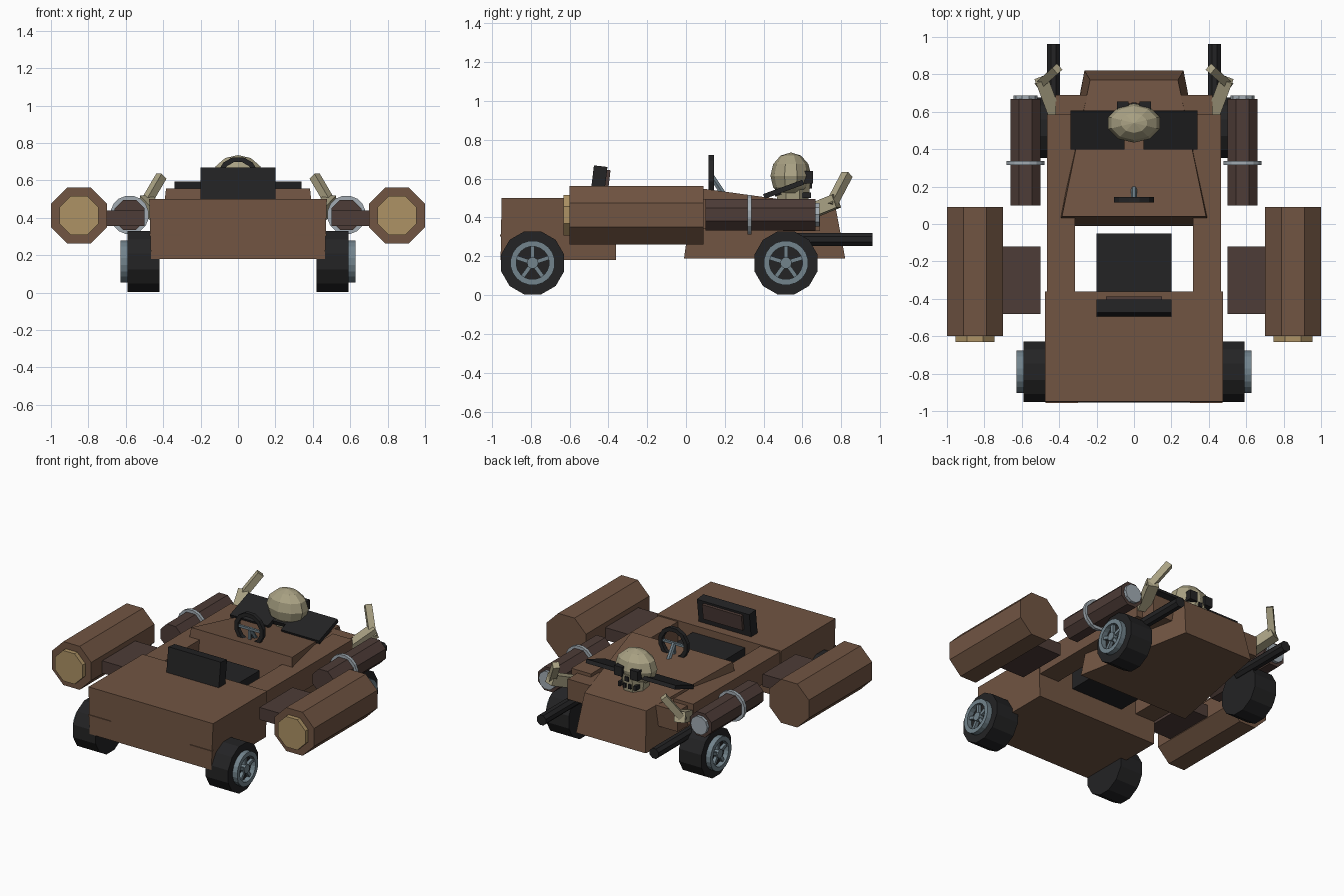
import bpy, bmesh, math
from mathutils import Vector, Matrix

if "Cube" in bpy.data.objects:
    bpy.data.objects.remove(bpy.data.objects["Cube"])


def mat(name, rgb):
    m = bpy.data.materials.new(name)
    m.diffuse_color = (*rgb, 1)
    m.use_nodes = True
    m.node_tree.nodes["Principled BSDF"].inputs["Base Color"].default_value = m.diffuse_color
    return m


BROWN = mat("hull brown", (0.165, 0.09, 0.055))
MAROON = mat("dark brown", (0.075, 0.045, 0.038))
BLACK = mat("black", (0.017, 0.017, 0.018))
TAN = mat("tan", (0.42, 0.29, 0.13))
BONE = mat("bone", (0.40, 0.36, 0.23))
RIM = mat("blue grey", (0.17, 0.23, 0.265))
SILVER = mat("silver", (0.36, 0.41, 0.45))


def finish(bm, name, m):
    bmesh.ops.recalc_face_normals(bm, faces=bm.faces)
    me = bpy.data.meshes.new(name)
    bm.to_mesh(me)
    bm.free()
    me.materials.append(m)
    ob = bpy.data.objects.new(name, me)
    bpy.context.collection.objects.link(ob)
    return ob


def box(name, x, y, z, m, rot=None):
    """Box from ranges, optionally rotated about its middle."""
    bm = bmesh.new()
    size = [b - a for a, b in (x, y, z)]
    mid = Vector([(a + b) / 2 for a, b in (x, y, z)])
    mtx = Matrix.Translation(mid) @ (rot or Matrix()) @ Matrix.Diagonal((*size, 1))
    bmesh.ops.create_cube(bm, size=1, matrix=mtx)
    return finish(bm, name, m)


def rod(name, a, b, r, n, m, r2=None, turn=0.5):
    """Prism with n sides from a to b; turn is in steps of one side."""
    a, b = Vector(a), Vector(b)
    d = b - a
    bm = bmesh.new()
    mtx = (Matrix.Translation((a + b) / 2) @ d.to_track_quat('Z', 'Y').to_matrix().to_4x4()
           @ Matrix.Rotation(turn * 2 * math.pi / n, 4, 'Z'))
    bmesh.ops.create_cone(bm, cap_ends=True, segments=n, radius1=r,
                          radius2=r if r2 is None else r2, depth=d.length, matrix=mtx)
    return finish(bm, name, m)


def ring(name, c, axis, r_out, r_in, half, n, m):
    """Flat ring of rectangular section around axis."""
    bm = bmesh.new()
    q = Vector(axis).to_track_quat('Z', 'Y')
    loops = []
    for i in range(n):
        t = (i + 0.5) * 2 * math.pi / n
        loops.append([bm.verts.new(Vector(c) + q @ Vector((r * math.cos(t), r * math.sin(t), h)))
                      for r, h in ((r_out, -half), (r_out, half), (r_in, half), (r_in, -half))])
    for i in range(n):
        p, s = loops[i], loops[(i + 1) % n]
        for k in range(4):
            bm.faces.new((p[k], p[(k + 1) % 4], s[(k + 1) % 4], s[k]))
    return finish(bm, name, m)


def frustum(name, low, high, m):
    """Six-sided block; each end is two (half_width, y, z) edges."""
    bm = bmesh.new()
    quads = []
    for (w0, y0, z0), (w1, y1, z1) in (low, high):
        quads.append([bm.verts.new(v) for v in
                      ((-w0, y0, z0), (w0, y0, z0), (w1, y1, z1), (-w1, y1, z1))])
    lo, hi = quads
    bm.faces.new(lo)
    bm.faces.new(hi)
    for i in range(4):
        j = (i + 1) % 4
        bm.faces.new((lo[i], lo[j], hi[j], hi[i]))
    return finish(bm, name, m)


# Hull: rear box and sloping nose
frustum("rear_box", ((0.465, -0.955, 0.18), (0.465, -0.36, 0.18)),
        ((0.475, -0.95, 0.5), (0.475, -0.36, 0.5)), BROWN)
frustum("nose", ((0.425, -0.01, 0.19), (0.265, 0.82, 0.19)),
        ((0.385, 0.04, 0.555), (0.235, 0.77, 0.455)), BROWN)

# Seat
tilt = Matrix.Rotation(math.radians(-7), 4, 'X')
box("seat_base", (-0.2, 0.2), (-0.36, -0.05), (0.33, 0.45), BLACK)
box("seat_back", (-0.2, 0.2), (-0.485, -0.415), (0.49, 0.665), BLACK, tilt)
box("seat_pad", (-0.15, 0.15), (-0.42, -0.395), (0.54, 0.645), MAROON, tilt)

# Steering wheel with spokes and column
hub = Vector((0, 0.13, 0.615))
ring("steering_wheel", hub, (0, 1, 0), 0.112, 0.085, 0.014, 12, BLACK)
rod("steering_column", hub, (0, 0.20, 0.51), 0.016, 6, RIM)
for a in (0, 180, 270):
    t = math.radians(a)
    rod("steering_spoke", hub, hub + Vector((math.cos(t), 0, math.sin(t))) * 0.09, 0.011, 4, RIM)

# Slanted visor plates with a notch in the middle
visor = Matrix.Rotation(math.radians(20), 4, 'X')
for s in (-1, 1):
    box("visor_plate", sorted((s * 0.05, s * 0.34)), (0.395, 0.61), (0.532, 0.558), BLACK, visor)
box("visor_bridge", (-0.06, 0.06), (0.45, 0.61), (0.535, 0.565), BLACK, visor)

# Skull: faceted cranium, jaw, eye sockets, nose and teeth gaps
bm = bmesh.new()
bmesh.ops.create_uvsphere(bm, u_segments=10, v_segments=6, radius=1,
                          matrix=Matrix.Translation((0, 0.54, 0.615))
                          @ Matrix.Diagonal((0.145, 0.105, 0.12, 1)))
finish(bm, "skull_cranium", BONE)
rod("skull_jaw", (0, 0.55, 0.47), (0, 0.55, 0.59), 0.085, 8, BONE, 0.1)
for s in (-1, 1):
    box("eye_socket", sorted((s * 0.03, s * 0.09)), (0.60, 0.655), (0.575, 0.64), BLACK)
box("nose_hole", (-0.013, 0.013), (0.62, 0.65), (0.55, 0.58), BLACK)
for x in (-0.06, -0.02, 0.02, 0.06):
    box("tooth_gap", (x - 0.009, x + 0.009), (0.60, 0.645), (0.50, 0.53), BLACK)

for s in (-1, 1):
    def X(a, b):
        return sorted((s * a, s * b))

    # Side rails and front brackets
    box("side_rail", X(0.315, 0.465), (-0.37, 0.585), (0.34, 0.492), BROWN)
    box("front_bracket", X(0.25, 0.42), (0.5, 0.69), (0.33, 0.47), BROWN)
    box("corner_trim", X(0.30, 0.472), (-0.958, -0.94), (0.302, 0.312), BROWN)

    # Side pods with tan end caps and struts
    k = 1 / math.cos(math.pi / 8)
    px, pz = s * 0.85, 0.412
    rod("side_pod", (px, -0.6, pz), (px, 0.09, pz), 0.15 * k, 8, BROWN)
    rod("pod_cap", (px, -0.63, pz), (px, -0.59, pz), 0.105 * k, 8, TAN)
    box("pod_strut", X(0.5, 0.73), (-0.48, -0.12), (0.355, 0.44), MAROON)

    # Engines with silver caps and clamp rings
    ex, ez = s * 0.58, 0.415
    rod("engine", (ex, 0.1, ez), (ex, 0.668, ez), 0.081 * k, 8, MAROON)
    rod("engine_cap", (ex, 0.66, ez), (ex, 0.688, ez), 0.064, 10, SILVER)
    ring("engine_ring", (ex, 0.327, ez), (0, 1, 0), 0.104, 0.078, 0.011, 16, SILVER)

    # Exhaust pipes
    rod("exhaust_pipe", (s * 0.43, 0.5, 0.287), (s * 0.43, 0.962, 0.287), 0.037, 8, BLACK)

    # Bent horns
    rod("horn_base", (s * 0.425, 0.59, 0.41), (s * 0.495, 0.775, 0.485), 0.05, 4, BONE)
    rod("horn_tip", (s * 0.505, 0.745, 0.46), (s * 0.41, 0.83, 0.622), 0.031, 4, BONE)

    # Wheels with rims and five spokes
    for y in (-0.79, 0.515):
        z = 0.166
        rod("tyre", (s * 0.42, y, z), (s * 0.592, y, z), 0.168, 12, BLACK)
        ring("rim", (s * 0.605, y, z), (1, 0, 0), 0.115, 0.085, 0.022, 20, RIM)
        rod("wheel_hub", (s * 0.58, y, z), (s * 0.622, y, z), 0.03, 10, RIM)
        for i in range(5):
            t = math.radians(90 + 72 * i)
            tip = Vector((s * 0.603, y + 0.095 * math.cos(t), z + 0.095 * math.sin(t)))
            rod("wheel_spoke", (s * 0.603, y, z), tip, 0.015, 4, RIM)
